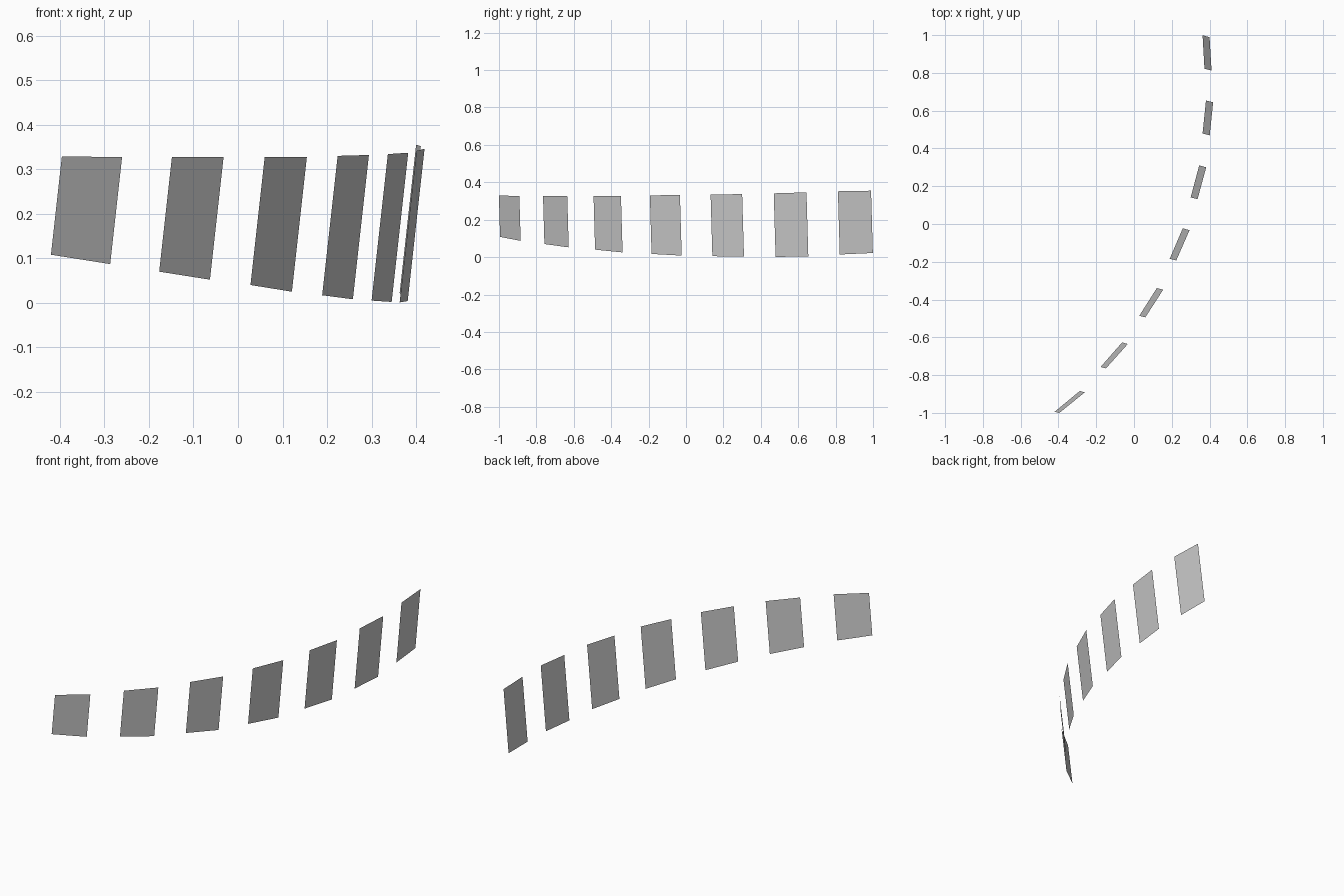
import bpy

# Every pane leans by the same shear: sideways shift per unit of height
LEAN_X, LEAN_Y = 0.111, -0.029

# Pane edges along the curved row: (x, y, bottom z, top z) for near and far edge
EDGES = [
    ((-0.420, -0.994, 0.108, 0.329), (-0.287, -0.884, 0.087, 0.327)),
    ((-0.177, -0.757, 0.070, 0.328), (-0.063, -0.627, 0.052, 0.327)),
    ((0.028, -0.486, 0.040, 0.328), (0.121, -0.339, 0.025, 0.327)),
    ((0.189, -0.184, 0.017, 0.330), (0.258, -0.023, 0.008, 0.332)),
    ((0.300, 0.141, 0.005, 0.334), (0.345, 0.310, 0.002, 0.337)),
    ((0.363, 0.479, 0.001, 0.341), (0.381, 0.654, 0.004, 0.346)),
    ((0.373, 0.822, 0.014, 0.352), (0.363, 0.999, 0.022, 0.355)),
]


def edge_points(x, y, z0, z1):
    h = z1 - z0
    return (x, y, z0), (x + LEAN_X * h, y + LEAN_Y * h, z1)


def make_pane(name, near, far):
    nb, nt = edge_points(*near)
    fb, ft = edge_points(*far)
    mesh = bpy.data.meshes.new(name)
    mesh.from_pydata([nb, fb, ft, nt], [], [(0, 1, 2, 3)])
    obj = bpy.data.objects.new(name, mesh)
    bpy.context.collection.objects.link(obj)


# Row of seven thin window panes
for i, (near, far) in enumerate(EDGES, 1):
    make_pane(f"window_pane_{i}", near, far)
